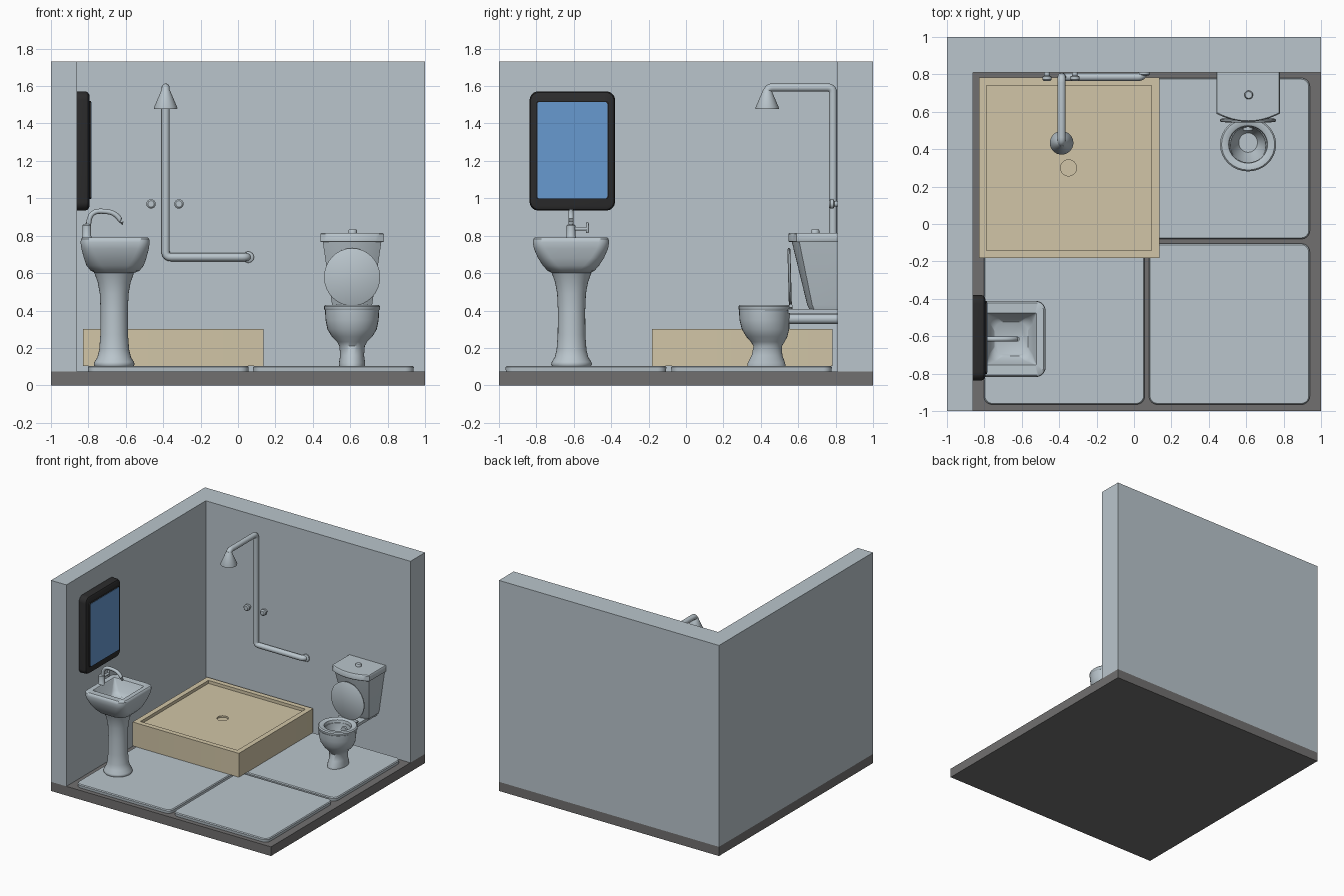
import bpy, bmesh, math
from mathutils import Matrix, Vector

if "Cube" in bpy.data.objects:
    bpy.data.objects.remove(bpy.data.objects["Cube"])


def material(name, rgb):
    m = bpy.data.materials.new(name)
    m.diffuse_color = (*rgb, 1)
    m.use_nodes = True
    m.node_tree.nodes["Principled BSDF"].inputs["Base Color"].default_value = m.diffuse_color
    return m


PALE = material("pale blue grey", (0.49, 0.56, 0.605))
TAN = material("tan", (0.64, 0.56, 0.385))
GREY = material("floor grey", (0.165, 0.162, 0.16))
BLACK = material("frame black", (0.025, 0.025, 0.026))
BLUE = material("mirror blue", (0.135, 0.32, 0.63))


def finish(ob, mat, angle=40):
    ob.data.materials.clear()
    ob.data.materials.append(mat)
    bpy.ops.object.select_all(action='DESELECT')
    ob.select_set(True)
    bpy.context.view_layer.objects.active = ob
    bpy.ops.object.shade_smooth_by_angle(angle=math.radians(angle))
    return ob


def ring(cx, cy, z, hx, hy, r=9, k=8):
    """Rounded rectangle; a large r gives an ellipse."""
    rx, ry = min(r, hx), min(r, hy)
    pts = []
    for q, (sx, sy) in enumerate(((1, 1), (-1, 1), (-1, -1), (1, -1))):
        for i in range(k + 1):
            a = (q + i / k) * math.pi / 2
            pts.append((cx + sx * (hx - rx) + rx * math.cos(a),
                        cy + sy * (hy - ry) + ry * math.sin(a), z))
    return pts


def loft(name, rings, mat, tf=None, closed=False, angle=40):
    """Skin a stack of rings; capped at both ends, or closed in a loop."""
    bm = bmesh.new()
    vs = [[bm.verts.new(p) for p in r] for r in rings]
    n = len(vs[0])
    pairs = list(zip(vs, vs[1:])) + ([(vs[-1], vs[0])] if closed else [])
    for a, b in pairs:
        for i in range(n):
            j = (i + 1) % n
            bm.faces.new((a[i], a[j], b[j], b[i]))
    if not closed:
        bm.faces.new(vs[0])
        bm.faces.new(vs[-1])
    bmesh.ops.remove_doubles(bm, verts=bm.verts, dist=1e-5)
    bmesh.ops.recalc_face_normals(bm, faces=bm.faces)
    if tf:
        bm.transform(tf)
    me = bpy.data.meshes.new(name)
    bm.to_mesh(me)
    bm.free()
    ob = bpy.data.objects.new(name, me)
    bpy.context.collection.objects.link(ob)
    return finish(ob, mat, angle)


def box(name, x0, x1, y0, y1, z0, z1, mat):
    c = ((x0 + x1) / 2, (y0 + y1) / 2)
    h = ((x1 - x0) / 2, (y1 - y0) / 2)
    return loft(name, [ring(*c, z, *h, 0, 1) for z in (z0, z1)], mat)


def turned(name, x, y, profile, mat=PALE, tf=None):
    return loft(name, [ring(x, y, z, r, r) for r, z in profile], mat, tf)


def pipe(name, pts, radius, fillet=0.04):
    """Tube along a path with rounded corners."""
    pts = [Vector(p) for p in pts]
    path = [pts[0]]
    for a, b, c in zip(pts, pts[1:], pts[2:]):
        p, q = b + (a - b).normalized() * fillet, b + (c - b).normalized() * fillet
        for i in range(7):
            t = i / 6
            path.append(p * (1 - t) ** 2 + b * 2 * t * (1 - t) + q * t * t)
    path.append(pts[-1])
    cu = bpy.data.curves.new(name, 'CURVE')
    cu.dimensions = '3D'
    cu.bevel_depth = radius
    cu.bevel_resolution = 4
    cu.use_fill_caps = True
    sp = cu.splines.new('POLY')
    sp.points.add(len(path) - 1)
    for s, p in zip(sp.points, path):
        s.co = (*p, 1)
    ob = bpy.data.objects.new(name, cu)
    bpy.context.collection.objects.link(ob)
    bpy.ops.object.select_all(action='DESELECT')
    ob.select_set(True)
    bpy.context.view_layer.objects.active = ob
    bpy.ops.object.convert(target='MESH')
    return finish(bpy.context.view_layer.objects.active, PALE)


TO_X = Matrix(((0, 0, 1, 0), (1, 0, 0, 0), (0, 1, 0, 0), (0, 0, 0, 1)))  # faces +x
TO_FRONT = Matrix.Rotation(math.pi / 2, 4, 'X')                         # faces -y

# Room shell
box("floor", -1, 1, -1, 1, 0, 0.075, GREY)
L = [(-1, -1), (-0.86, -1), (-0.86, 0.81), (1, 0.81), (1, 1), (-1, 1)]
loft("walls", [[(x, y, z) for x, y in L] for z in (0.075, 1.73)], PALE)

# Floor tiles
for i, x in enumerate((-0.373, 0.51)):
    for j, y in enumerate((-0.535, 0.35)):
        loft(f"tile_{i}{j}", [ring(x, y, 0.075, .428, .428, .045), ring(x, y, 0.097, .43, .43, .045),
                              ring(x, y, 0.104, .424, .424, .04)], PALE)

# Shower tray with recess and drain hole
loft("shower_tray", [ring(-.347, .30, .104, .483, .483, .001), ring(-.347, .30, .30, .483, .483, .001),
                     ring(-.347, .30, .30, .441, .441, .001), ring(-.347, .30, .275, .441, .441, .001),
                     ring(-.35, .30, .275, .043, .043), ring(-.35, .30, .262, .043, .043)], TAN)

# Shower pipe, head and taps
pipe("shower_pipe", [(.05, .82, .685), (.05, .786, .685), (-.387, .786, .685), (-.387, .786, 1.592),
                     (-.387, .434, 1.592), (-.387, .434, 1.53)], .022, .03)
turned("shower_head", -.387, .434, [(.052, 1.49), (.062, 1.478), (.063, 1.484), (.024, 1.575), (.018, 1.585)])
turned("shower_flange", .055, .685, [(.03, -.812), (.03, -.80), (.024, -.795)], tf=TO_FRONT)
for side, x in (("left", -.465), ("right", -.316)):
    turned(f"shower_tap_{side}", x, .97, [(.015, -.812), (.015, -.793), (.025, -.788), (.025, -.772),
                                          (.017, -.765)], tf=TO_FRONT)

# Mirror
loft("mirror_frame", [ring(-.608, 1.253, x, .228 - d, .318 - d, .045) for x, d in
                      ((-.862, 0), (-.815, 0), (-.802, .005), (-.795, .018))], BLACK, TO_X)
loft("mirror_rim", [ring(-.608, 1.257, x, .194, .262, .015) for x in (-.80, -.786)], BLACK, TO_X)
loft("mirror_glass", [ring(-.608, 1.257, x, .187, .258, .012) for x in (-.788, -.783)], BLUE, TO_X)

# Sink basin: outside up, over the rim, down into the bowl
SX, SY = -.657, -.615
loft("sink_basin", [ring(SX, SY, z, hx, hy, r) for z, hx, hy, r in
                    ((.60, .10, .10, .08), (.612, .13, .125, .08), (.64, .153, .15, .08), (.68, .167, .176, .07),
                     (.73, .18, .198, .06), (.765, .185, .204, .055), (.783, .182, .201, .05),
                     (.79, .174, .193, .045), (.788, .136, .14, .01), (.78, .13, .135, .01),
                     (.70, .115, .118, .04), (.672, .09, .09, .05))], PALE)
turned("sink_pedestal", -.662, -.612, [(.105, .104), (.109, .112), (.106, .125), (.09, .15), (.08, .19),
                                       (.074, .27), (.073, .40), (.077, .49), (.088, .55), (.102, .59), (.112, .615)])

# Sink tap
turned("tap_body", -.808, -.615, [(.026, .78), (.026, .795), (.023, .80), (.023, .855), (.016, .862)])
pipe("tap_spout", [(-.80, -.615, .85), (-.79, -.615, .935), (-.645, -.615, .925), (-.624, -.615, .872)], .0135, .06)
pipe("tap_lever", [(-.808, -.615, .837), (-.808, -.528, .837)], .010)
turned("tap_handle", -.808, -.527, [(.006, .815), (.009, .82), (.007, .865), (.004, .872)])

# Toilet bowl: foot, bowl, rim and hollow inside
TX = .61
loft("toilet_bowl", [ring(TX, y, z, hx, hy) for z, y, hx, hy in
                     ((.104, .43, .069, .102), (.12, .43, .07, .10), (.16, .433, .064, .082), (.21, .437, .068, .076),
                      (.232, .437, .08, .09), (.26, .432, .108, .11), (.30, .425, .132, .127),
                      (.35, .42, .142, .134), (.402, .42, .145, .137), (.402, .42, .095, .10),
                      (.34, .43, .082, .085), (.27, .435, .05, .052))], PALE)
# Seat ring
loft("toilet_seat", [ring(TX, .425, z, hx, hx * .96) for z, hx in
                     ((.40, .144), (.408, .15), (.422, .15), (.43, .142), (.43, .112), (.424, .104), (.40, .10))],
     PALE, closed=True)
# Raised seat lid leaning against the tank
loft("toilet_lid", [ring(0, .155, z, hx, hx * 1.03) for z, hx in
                    ((0, .144), (.004, .15), (.012, .15), (.016, .144))], PALE,
     Matrix.Translation((TX, .566, .424)) @ Matrix.Rotation(math.radians(1.5), 4, 'X') @ TO_FRONT)
pipe("lid_hinge", [(TX - .085, .56, .425), (TX + .085, .56, .425)], .01)


# Tank with a bowed front
def tank_ring(z, h, front, bow):
    arc = [(TX + h * t, front + bow * t * t, z) for t in [i / 8 - 1 for i in range(17)]]
    return arc + [(TX + h, .812, z), (TX - h, .812, z)]


loft("tank", [tank_ring(.405, .10, .66, .025), tank_ring(.43, .107, .648, .027), tank_ring(.77, .157, .565, .04)], PALE)
loft("tank_lid", [tank_ring(.765, .166, .552, .043), tank_ring(.77, .17, .547, .043),
                  tank_ring(.808, .17, .547, .043), tank_ring(.815, .165, .552, .043)], PALE)
turned("flush_button", TX + .003, .69, [(.023, .812), (.023, .828), (.018, .834)])
# Waste outlet and tank support
pipe("waste_outlet", [(TX, .50, .355), (TX, .82, .355)], .027)
box("tank_support", TX - .085, TX + .085, .545, .812, .383, .407, PALE)
